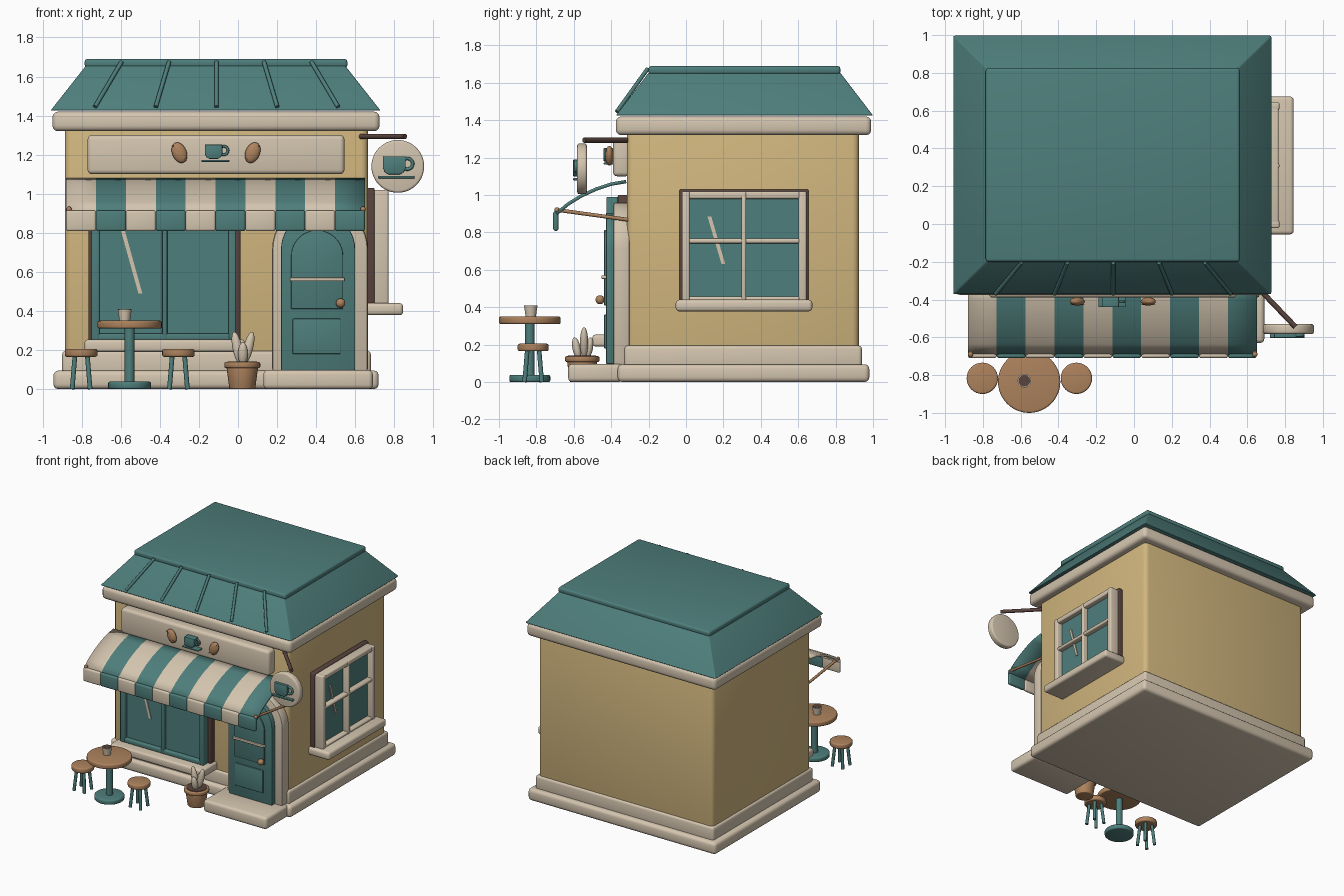
import bpy, bmesh, math
from mathutils import Vector, Matrix

if "Cube" in bpy.data.objects:
    bpy.data.objects.remove(bpy.data.objects["Cube"])


def material(name, rgb):
    m = bpy.data.materials.new(name)
    m.use_nodes = True
    m.diffuse_color = (*rgb, 1)
    m.node_tree.nodes["Principled BSDF"].inputs["Base Color"].default_value = (*rgb, 1)
    return m


TEAL = material("teal paint", (0.076, 0.21, 0.2))
CREAM = material("cream trim", (0.66, 0.56, 0.43))
WALL = material("yellow plaster", (0.64, 0.47, 0.21))
WOOD = material("warm wood", (0.42, 0.225, 0.11))
DARK = material("dark brown wood", (0.1, 0.057, 0.047))


def finish(name, bm, *mats):
    bmesh.ops.recalc_face_normals(bm, faces=bm.faces)
    me = bpy.data.meshes.new(name)
    bm.to_mesh(me)
    bm.free()
    ob = bpy.data.objects.new(name, me)
    bpy.context.collection.objects.link(ob)
    for m in mats:
        me.materials.append(m)
    bpy.ops.object.select_all(action='DESELECT')
    ob.select_set(True)
    bpy.context.view_layer.objects.active = ob
    bpy.ops.object.shade_smooth_by_angle(angle=math.radians(35))
    return ob


def round_edges(bm, width, segs=3):
    sharp = [e for e in bm.edges if e.calc_face_angle(0) > 0.7]
    bmesh.ops.bevel(bm, geom=sharp, offset=width, segments=segs, profile=0.5, affect='EDGES')


def box(name, x, y, z, mat, bevel=0.008, inset=None):
    """Box from ranges; inset pulls the top edges in by (x, y)."""
    bm = bmesh.new()
    bmesh.ops.create_cube(bm, size=1)
    for v in bm.verts:
        top = v.co.z > 0
        v.co = [r[0] + (c + 0.5) * (r[1] - r[0]) for c, r in zip(v.co, (x, y, z))]
        if inset and top:
            v.co.x += inset[0] if v.co.x < sum(x) / 2 else -inset[0]
            v.co.y += inset[1] if v.co.y < sum(y) / 2 else -inset[1]
    if bevel:
        round_edges(bm, bevel)
    return finish(name, bm, mat)


def rod(name, p, q, r1, mat, r2=None, bevel=0, segs=32):
    """Round bar or disc from p to q."""
    p, q = Vector(p), Vector(q)
    bm = bmesh.new()
    turn = Vector((0, 0, 1)).rotation_difference(q - p).to_matrix().to_4x4()
    bmesh.ops.create_cone(bm, cap_ends=True, segments=segs, radius1=r1, radius2=r2 or r1,
                          depth=(q - p).length, matrix=Matrix.Translation((p + q) / 2) @ turn)
    if bevel:
        round_edges(bm, bevel)
    return finish(name, bm, mat)


def ball(name, c, size, mat, tilt=(0, 0)):
    bm = bmesh.new()
    m = (Matrix.Translation(c) @ Matrix.Rotation(tilt[0], 4, 'Y')
         @ Matrix.Rotation(tilt[1], 4, 'X') @ Matrix.Diagonal((*size, 1)))
    bmesh.ops.create_uvsphere(bm, u_segments=24, v_segments=14, radius=1, matrix=m)
    return finish(name, bm, mat)


def plate(name, pts, y, mat, bevel=0):
    """Outline in x, z extruded from y[0] to y[1]."""
    bm = bmesh.new()
    face = bm.faces.new([bm.verts.new((px, y[0], pz)) for px, pz in pts])
    new = bmesh.ops.extrude_face_region(bm, geom=[face])["geom"]
    for v in new:
        if isinstance(v, bmesh.types.BMVert):
            v.co.y = y[1]
    bmesh.ops.recalc_face_normals(bm, faces=bm.faces)
    if bevel:
        round_edges(bm, bevel, 2)
    return finish(name, bm, mat)


def arch(cx, half, z0, spring, n=20):
    curve = [(cx + half * math.cos(math.pi * i / n), spring + half * math.sin(math.pi * i / n))
             for i in range(n + 1)]
    return [(cx + half, z0)] + curve + [(cx - half, z0)]


def cup_emblem(name, cx, cz, s, y):
    """Raised cup with handle and saucer; s is the cup width."""
    back, front = y
    h = 0.4 * s
    pts = [(-.5, 1), (-.5, -.3), (-.42, -.75), (-.25, -1), (.25, -1), (.42, -.75), (.5, -.3), (.5, 1)]
    plate(name + "_cup", [(cx + px * s, cz + pz * h) for px, pz in pts], y, TEAL, 0.003)
    bpy.ops.mesh.primitive_torus_add(location=(cx + 0.58 * s, (back + front) / 2, cz + 0.07 * s),
                                     rotation=(math.pi / 2, 0, 0), major_segments=28, minor_segments=10,
                                     major_radius=0.24 * s, minor_radius=0.075 * s)
    ob = bpy.context.object
    ob.name = name + "_handle"
    ob.data.materials.append(TEAL)
    bpy.ops.object.shade_smooth()
    box(name + "_saucer", (cx - 0.7 * s, cx + 0.9 * s), (front, back),
        (cz - 0.58 * s, cz - 0.47 * s), TEAL, 0.003)


# Building shell
box("plinth", (-0.945, 0.72), (-0.365, 0.98), (0, 0.095), CREAM, 0.025)
box("skirting", (-0.9, 0.68), (-0.33, 0.94), (0.07, 0.195), CREAM, 0.018)
box("walls", (-0.885, 0.665), (-0.315, 0.925), (0.1, 1.36), WALL, 0.035)
box("cornice", (-0.95, 0.725), (-0.375, 0.99), (1.32, 1.42), CREAM, 0.028)
box("roof_slope", (-0.96, 0.73), (-0.375, 1.0), (1.425, 1.66), TEAL, 0.008, (0.185, 0.18))
box("roof_cap", (-0.785, 0.56), (-0.2, 0.825), (1.645, 1.69), TEAL, 0.015)
for i in range(-2, 3):
    rod("roof_rib", (-0.11 + i * 0.311, -0.37, 1.445), (-0.11 + i * 0.243, -0.205, 1.675),
        0.011, TEAL, segs=12)

# Fascia board with emblem and beans
box("fascia_board", (-0.77, 0.545), (-0.39, -0.3), (1.1, 1.3), CREAM, 0.022)
cup_emblem("fascia", -0.125, 1.215, 0.09, (-0.385, -0.44))
for x, lean in ((-0.3, -0.4), (0.075, 0.4)):
    ball("coffee_bean", (x, -0.41, 1.21), (0.037, 0.022, 0.055), WOOD, (lean, 0))
    plate("bean_groove", [(x - .003 + lean * .09, 1.25), (x + .003 + lean * .09, 1.25),
                          (x + .003 - lean * .09, 1.17), (x - .003 - lean * .09, 1.17)],
          (-0.425, -0.43), WOOD)

# Striped awning
STRIPES, STEP, LEFT = 10, 0.153, -0.88
profile = [(-0.32, 1.072), (-0.4, 1.058), (-0.48, 1.032), (-0.56, 0.995), (-0.63, 0.952), (-0.692, 0.9)]
bm = bmesh.new()
rows = [[bm.verts.new((LEFT + i * STEP, y, z)) for y, z in profile] for i in range(STRIPES + 1)]
for i in range(STRIPES):
    for j in range(len(profile) - 1):
        f = bm.faces.new((rows[i][j], rows[i][j + 1], rows[i + 1][j + 1], rows[i + 1][j]))
        f.material_index = i % 2
awning = finish("awning", bm, CREAM, TEAL)
solid = awning.modifiers.new("thickness", 'SOLIDIFY')
solid.thickness, solid.offset = 0.018, 0
for i in range(STRIPES):
    x = LEFT + i * STEP
    box("awning_valance", (x, x + STEP), (-0.71, -0.682), (0.808, 0.915), (CREAM, TEAL)[i % 2], 0.012)
for x in (-0.865, 0.64):
    rod("awning_arm", (x, -0.69, 0.92), (x, -0.31, 0.868), 0.01, WOOD, segs=16)
    ball("awning_joint", (x, -0.69, 0.92), (0.014, 0.014, 0.014), WOOD)

# Shop window
box("shop_window_surround", (-0.765, 0.012), (-0.365, -0.3), (0.24, 1.0), DARK)
box("shop_window_glass", (-0.74, -0.02), (-0.395, -0.34), (0.26, 0.98), TEAL, 0)
for x0, x1 in ((-0.75, -0.708), (-0.388, -0.362), (-0.048, -0.01)):
    box("shop_window_upright", (x0, x1), (-0.425, -0.36), (0.25, 0.99), TEAL)
for z0, z1 in ((0.25, 0.285), (0.95, 0.99)):
    box("shop_window_rail", (-0.75, -0.01), (-0.423, -0.36), (z0, z1), TEAL)
box("shop_window_sill", (-0.785, 0.035), (-0.5, -0.3), (0.19, 0.253), CREAM, 0.015)
plate("shop_window_glint", [(-0.61, 0.85), (-0.59, 0.85), (-0.49, 0.49), (-0.51, 0.49)],
      (-0.394, -0.4), CREAM)

# Arched door and step
box("door_step", (0.13, 0.69), (-0.63, -0.34), (0, 0.097), CREAM, 0.022)
plate("door_surround", arch(0.42, 0.245, 0.09, 0.715), (-0.3, -0.39), CREAM, 0.015)
plate("door", arch(0.41, 0.19, 0.097, 0.715), (-0.37, -0.428), TEAL, 0.006)
plate("door_window", arch(0.405, 0.133, 0.41, 0.68), (-0.42, -0.438), TEAL, 0.004)
box("door_lower_panel", (0.28, 0.525), (-0.438, -0.42), (0.18, 0.36), TEAL, 0.004)
box("door_rail", (0.265, 0.545), (-0.452, -0.42), (0.552, 0.57), CREAM, 0.005)
rod("door_knob_stem", (0.525, -0.42, 0.44), (0.525, -0.46, 0.44), 0.01, WOOD)
ball("door_knob", (0.525, -0.46, 0.44), (0.024, 0.024, 0.024), WOOD)

# Side window
box("side_window_surround", (0.64, 0.7), (-0.035, 0.655), (0.4, 1.03), DARK)
box("side_window_glass", (0.65, 0.725), (0, 0.62), (0.44, 1.0), TEAL, 0)
for y0, y1 in ((-0.022, 0.02), (0.296, 0.322), (0.602, 0.644)):
    box("side_window_upright", (0.68, 0.77), (y0, y1), (0.43, 1.02), CREAM, 0.01)
for z0, z1 in ((0.42, 0.457), (0.742, 0.768), (0.98, 1.02)):
    box("side_window_rail", (0.68, 0.766), (-0.022, 0.644), (z0, z1), CREAM, 0.01)
box("side_window_sill", (0.65, 0.845), (-0.055, 0.675), (0.378, 0.44), CREAM, 0.018)
glint = plate("side_window_glint", [(0.115, 0.885), (0.135, 0.885), (0.21, 0.63), (0.19, 0.63)],
              (-0.724, -0.732), CREAM)
glint.rotation_euler.z = math.pi / 2

# Hanging round sign
rod("sign_bracket", (0.63, -0.31, 1.293), (0.855, -0.545, 1.293), 0.014, DARK, segs=16)
rod("sign_disc", (0.818, -0.53, 1.14), (0.818, -0.582, 1.14), 0.135, CREAM, bevel=0.012, segs=48)
cup_emblem("sign", 0.8, 1.145, 0.115, (-0.575, -0.603))

# Table with coffee cup
TX, TY = -0.555, -0.835
rod("table_top", (TX, TY, 0.31), (TX, TY, 0.35), 0.165, WOOD, bevel=0.01, segs=48)
rod("table_post", (TX, TY, 0.02), (TX, TY, 0.32), 0.025, TEAL)
rod("table_foot", (TX, TY, 0), (TX, TY, 0.038), 0.11, TEAL, bevel=0.01)
rod("coffee_cup", (-0.58, -0.83, 0.348), (-0.58, -0.83, 0.408), 0.027, CREAM, r2=0.036)
rod("coffee", (-0.58, -0.83, 0.405), (-0.58, -0.83, 0.41), 0.031, DARK)

# Stools
for sx in (-0.803, -0.305):
    rod("stool_seat", (sx, -0.817, 0.165), (sx, -0.817, 0.205), 0.083, WOOD, bevel=0.01)
    for k in range(4):
        a = math.pi * (k / 2 + 0.25)
        c, s = math.cos(a), math.sin(a)
        rod("stool_leg", (sx + 0.065 * c, -0.817 + 0.065 * s, 0),
            (sx + 0.045 * c, -0.817 + 0.045 * s, 0.17), 0.012, TEAL, segs=12)

# Potted plant
PX, PY = 0.022, -0.555
rod("plant_pot", (PX, PY, 0), (PX, PY, 0.12), 0.066, WOOD, r2=0.082, bevel=0.006)
rod("plant_pot_rim", (PX, PY, 0.108), (PX, PY, 0.138), 0.092, WOOD, bevel=0.008)
rod("plant_soil", (PX, PY, 0.136), (PX, PY, 0.142), 0.075, DARK)
for dx, dy, z, h, lean, tip in ((-0.025, 0.01, 0.21, 0.085, -0.2, 0), (0.03, 0.01, 0.21, 0.085, 0.25, 0),
                                (0.003, -0.03, 0.18, 0.06, 0, 0.2), (0, 0.035, 0.18, 0.06, 0, -0.2)):
    ball("plant_leaf", (PX + dx, PY + dy, z), (0.025, 0.022, h), CREAM, (lean, tip))
